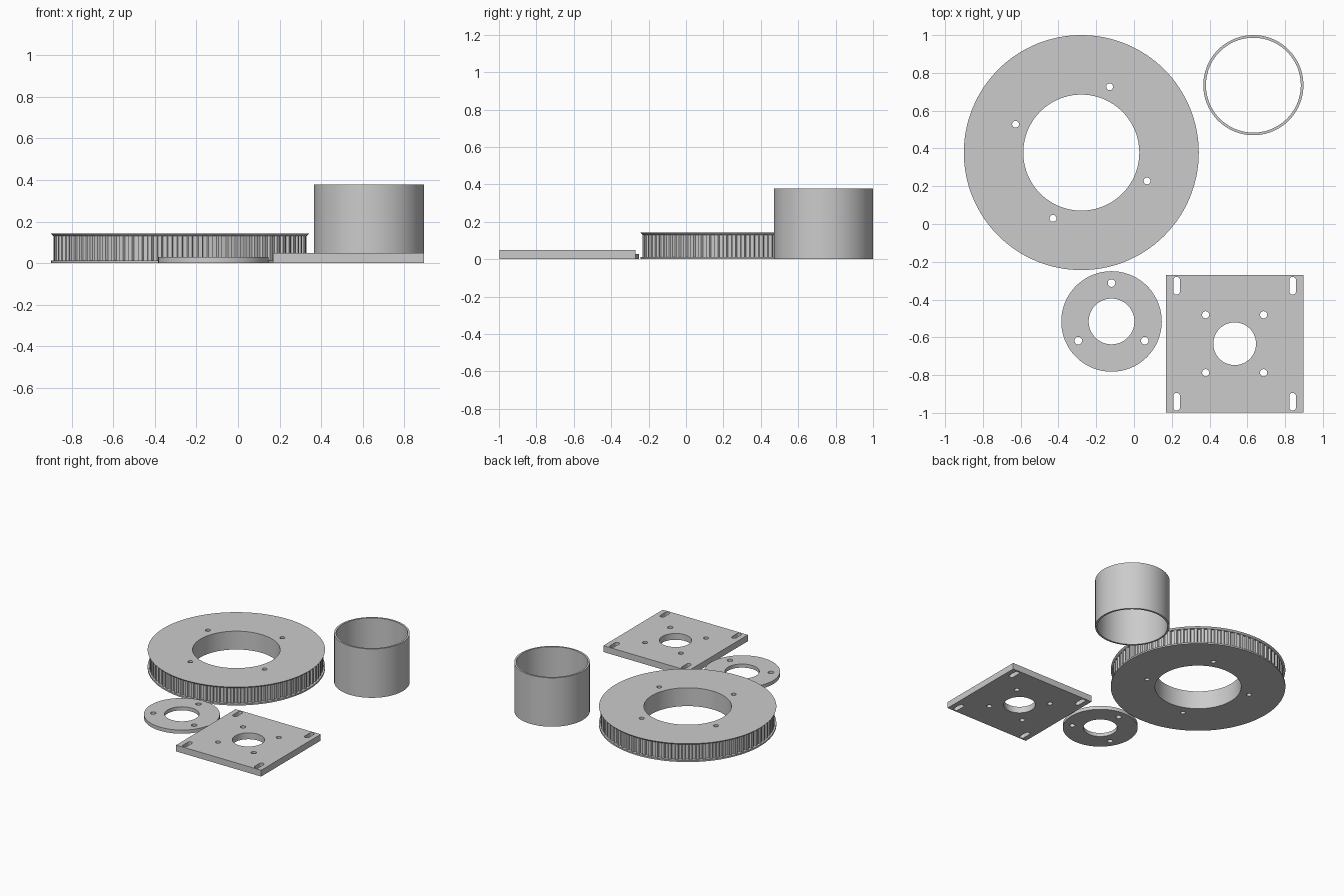
import bpy, bmesh
from math import cos, sin, pi, radians

cube = bpy.data.objects.get("Cube")
if cube:
    bpy.data.objects.remove(cube)

grey = bpy.data.materials.new("plain_grey")
grey.use_nodes = True
grey.diffuse_color = (0.6, 0.6, 0.6, 1)
grey.node_tree.nodes["Principled BSDF"].inputs["Base Color"].default_value = (0.6, 0.6, 0.6, 1)


def arc(cx, cy, r, start=0, sweep=2 * pi, n=32, closed=True):
    steps = n if closed else n - 1
    return [(cx + r * cos(start + sweep * i / steps),
             cy + r * sin(start + sweep * i / steps)) for i in range(n)]


def circle(r, n=128):
    return arc(0, 0, r, n=n)


def bolt_circle(radius, hole, count, first):
    angles = [radians(first) + 2 * pi * i / count for i in range(count)]
    return [arc(radius * cos(a), radius * sin(a), hole, n=24) for a in angles]


def slot(cx, cy, half_length, r):
    return (arc(cx, cy + half_length, r, 0, pi, 12, False)
            + arc(cx, cy - half_length, r, pi, pi, 12, False))


def solid(name, center, z0, z1, outer, holes, flare=1.0, caps=True):
    """Extrude an outline with holes; flare scales the outer rim at the top."""
    bm = bmesh.new()
    edges, rim = [], set()
    for outline in [outer] + holes:
        verts = [bm.verts.new((x, y, z0)) for x, y in outline]
        edges += [bm.edges.new((v, verts[i - 1])) for i, v in enumerate(verts)]
    reach = max(x * x + y * y for x, y in outer) * 0.98
    bmesh.ops.triangle_fill(bm, use_beauty=True, edges=edges, normal=(0, 0, 1))
    top = bmesh.ops.extrude_face_region(bm, geom=bm.faces[:], use_keep_orig=True)
    for v in [g for g in top["geom"] if isinstance(g, bmesh.types.BMVert)]:
        v.co.z = z1
        if flare != 1.0 and v.co.x ** 2 + v.co.y ** 2 > reach:
            v.co.x *= flare
            v.co.y *= flare
    bmesh.ops.recalc_face_normals(bm, faces=bm.faces[:])
    if not caps:
        flat = [f for f in bm.faces if abs(f.normal.z) > 0.9]
        bmesh.ops.delete(bm, geom=flat, context="FACES_ONLY")
    mesh = bpy.data.meshes.new(name)
    bm.to_mesh(mesh)
    bm.free()
    mesh.materials.append(grey)
    mesh.shade_smooth()
    mesh.set_sharp_from_angle(angle=radians(25))
    obj = bpy.data.objects.new(name, mesh)
    obj.location = (center[0], center[1], 0)
    bpy.context.collection.objects.link(obj)
    return obj


# Large toothed pulley: bottom flange, toothed wall, flared top flange
pulley = (-0.279, 0.378)
teeth, tooth_r, root_r, flange_r = 78, 0.61, 0.598, 0.622
gear = []
for i in range(teeth):
    for offset, r in ((-0.31, tooth_r), (-0.2, root_r), (0.2, root_r), (0.31, tooth_r)):
        a = 2 * pi * (i + offset) / teeth
        gear.append((r * cos(a), r * sin(a)))
bore = [circle(0.307)] + bolt_circle(0.379, 0.018, 4, 66.7)
solid("pulley_bottom_flange", pulley, 0, 0.012, circle(flange_r), bore)
solid("pulley_teeth", pulley, 0.012, 0.13, gear, bore, caps=False)
solid("pulley_top_flange", pulley, 0.13, 0.142, circle(tooth_r), bore,
      flare=flange_r / tooth_r)

# Small clamping ring
solid("small_ring", (-0.119, -0.516), 0, 0.028, circle(0.266),
      [circle(0.121)] + bolt_circle(0.203, 0.02, 3, 90))

# Square motor plate with corner slots
h = 0.364
slots = [slot(sx * 0.307, sy * 0.307, 0.029, 0.018) for sx in (-1, 1) for sy in (-1, 1)]
solid("motor_plate", (0.533, -0.634), 0, 0.049,
      [(-h, -h), (h, -h), (h, h), (-h, h)],
      [circle(0.113, 64)] + bolt_circle(0.217, 0.019, 4, 45) + slots)

# Thin-walled tube
solid("tube", (0.632, 0.735), 0, 0.378, circle(0.265), [circle(0.251)])
